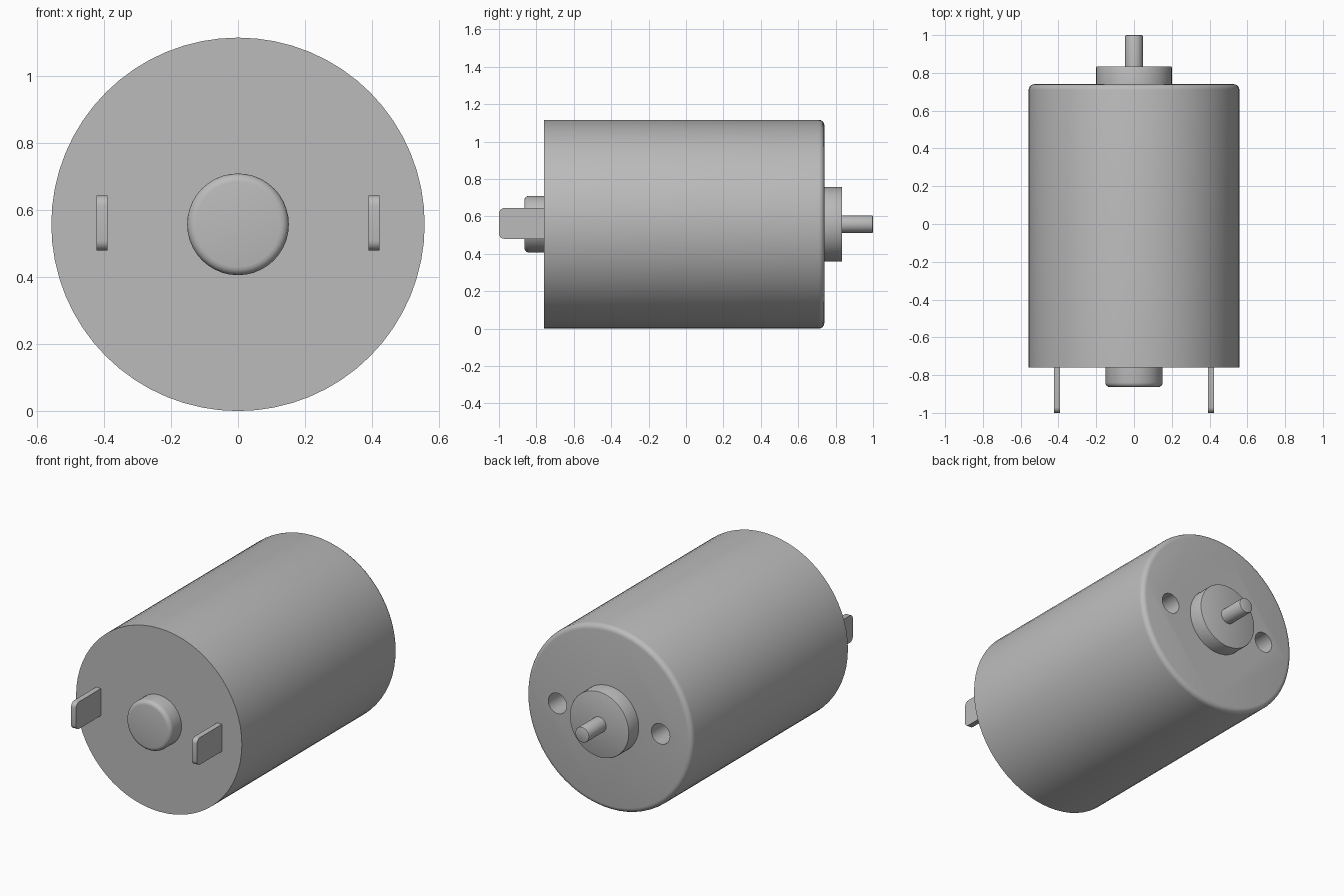
import bpy, bmesh, math
from mathutils import Matrix

cube = bpy.data.objects.get("Cube")
if cube:
    bpy.data.objects.remove(cube, do_unlink=True)

AXIS_Z = 0.558  # height of the motor axis
RADIUS = 0.558

metal = bpy.data.materials.new("grey metal")
metal.use_nodes = True
grey = (0.5, 0.5, 0.5, 1)
metal.diffuse_color = grey
metal.node_tree.nodes["Principled BSDF"].inputs["Base Color"].default_value = grey


def make_object(name, bm):
    bmesh.ops.recalc_face_normals(bm, faces=bm.faces)
    mesh = bpy.data.meshes.new(name)
    bm.to_mesh(mesh)
    bm.free()
    mesh.materials.append(metal)
    obj = bpy.data.objects.new(name, mesh)
    bpy.context.collection.objects.link(obj)
    return obj


def activate(obj):
    bpy.ops.object.select_all(action='DESELECT')
    obj.select_set(True)
    bpy.context.view_layer.objects.active = obj


def smooth(obj):
    activate(obj)
    bpy.ops.object.shade_smooth_by_angle(angle=math.radians(35))


def cylinder(name, radius, y_base, y_end, sides, fillet=0, x=0, steps=4):
    """Cylinder along y whose rim at y_end is rounded."""
    way = 1 if y_end > y_base else -1
    profile = [(radius, y_base)]
    if fillet:
        for i in range(steps + 1):
            a = i / steps * math.pi / 2
            profile.append((radius - fillet * (1 - math.cos(a)),
                            y_end - way * fillet * (1 - math.sin(a))))
    else:
        profile.append((radius, y_end))
    bm = bmesh.new()
    rings = []
    for r, y in profile:
        rings.append([bm.verts.new((x + r * math.cos(t), y, AXIS_Z + r * math.sin(t)))
                      for t in (2 * math.pi * k / sides for k in range(sides))])
    for a, b in zip(rings, rings[1:]):
        for k in range(sides):
            n = (k + 1) % sides
            bm.faces.new((a[k], a[n], b[n], b[k]))
    bm.faces.new(rings[0])
    bm.faces.new(rings[-1])
    return make_object(name, bm)


# Motor can with two blind mounting holes in the back
can = cylinder("motor_can", RADIUS, -0.76, 0.74, 64, 0.03)
for side in (-1, 1):
    cutter = cylinder("hole_cutter", 0.062, 0.59, 0.8, 32, x=side * 0.347)
    cutter.hide_render = True
    activate(can)
    cut = can.modifiers.new("mounting_hole", 'BOOLEAN')
    cut.operation = 'DIFFERENCE'
    cut.solver = 'EXACT'
    cut.object = cutter
    bpy.ops.object.modifier_apply(modifier=cut.name)
    bpy.data.objects.remove(cutter, do_unlink=True)
smooth(can)

# Bearing boss, output shaft and front bearing cap
smooth(cylinder("bearing_boss", 0.2, 0.73, 0.835, 48, 0.006, steps=2))
smooth(cylinder("output_shaft", 0.047, 0.82, 1.0, 24, 0.006, steps=2))
smooth(cylinder("bearing_cap", 0.152, -0.75, -0.864, 40, 0.025))

# Terminal tabs with rounded outer corners
for side, name in ((-1, "right_terminal"), (1, "left_terminal")):
    bm = bmesh.new()
    bmesh.ops.create_cube(bm, size=1, matrix=Matrix.Translation((side * 0.407, -0.875, 0.562))
                          @ Matrix.Diagonal((0.033, 0.25, 0.165, 1)))
    corners = [e for e in bm.edges
               if all(v.co.y < -0.9 for v in e.verts)
               and abs(e.verts[0].co.z - e.verts[1].co.z) < 0.01]
    bmesh.ops.bevel(bm, geom=corners, offset=0.03, segments=5, profile=0.5, affect='EDGES')
    smooth(make_object(name, bm))
